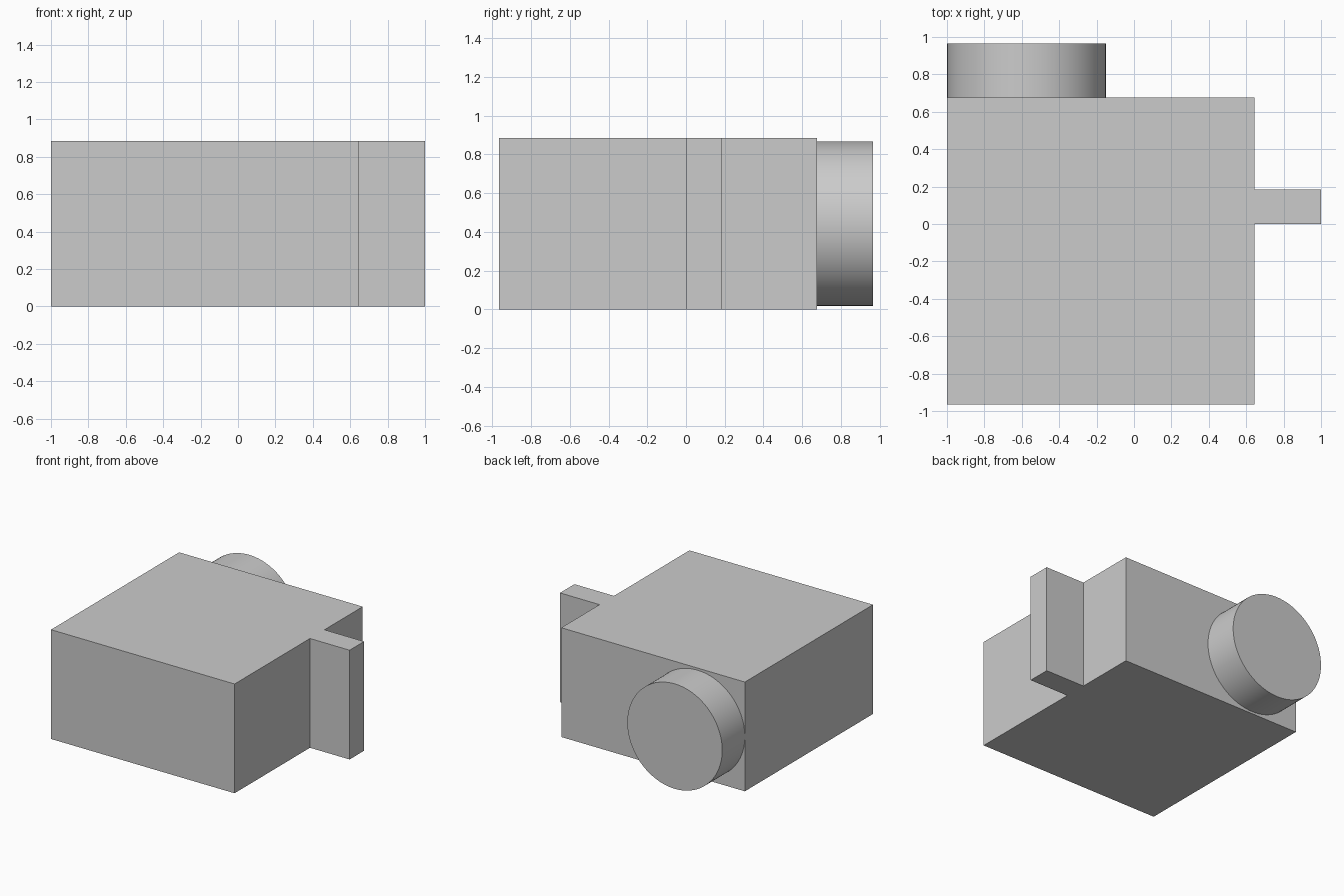
import bpy, bmesh, math
from mathutils import Matrix

cube = bpy.data.objects.get("Cube")
if cube:
    bpy.data.objects.remove(cube, do_unlink=True)

# Single neutral colour
grey = bpy.data.materials.new("light grey")
grey.use_nodes = True
colour = (0.6, 0.6, 0.6, 1)
grey.diffuse_color = colour
grey.node_tree.nodes["Principled BSDF"].inputs["Base Color"].default_value = colour


def add_part(name, bm):
    bmesh.ops.recalc_face_normals(bm, faces=bm.faces)
    mesh = bpy.data.meshes.new(name)
    bm.to_mesh(mesh)
    bm.free()
    mesh.materials.append(grey)
    part = bpy.data.objects.new(name, mesh)
    bpy.context.collection.objects.link(part)
    return part


# Block with side tab: one plan outline extruded to full height
height = 0.885
left, right, tab_end = -1.0, 0.645, 1.0
front, back = -0.965, 0.675
tab_front, tab_back = 0.0, 0.185
outline = [(left, front), (right, front), (right, tab_front), (tab_end, tab_front),
           (tab_end, tab_back), (right, tab_back), (right, back), (left, back)]
bm = bmesh.new()
base = bm.faces.new([bm.verts.new((x, y, 0)) for x, y in outline])
top = bmesh.ops.extrude_face_region(bm, geom=[base], use_keep_orig=True)
bmesh.ops.translate(bm, vec=(0, 0, height),
                    verts=[v for v in top["geom"] if isinstance(v, bmesh.types.BMVert)])
add_part("block_with_tab", bm)

# Round boss on the back face
radius, boss_end = 0.425, 0.965
bm = bmesh.new()
bmesh.ops.create_cone(
    bm, cap_ends=True, segments=96, radius1=radius, radius2=radius, depth=boss_end - back,
    matrix=Matrix.Translation((left + radius, (back + boss_end) / 2, height / 2))
    @ Matrix.Rotation(math.pi / 2, 4, "X"))
boss = add_part("round_boss", bm)
bpy.context.view_layer.objects.active = boss
boss.select_set(True)
bpy.ops.object.shade_smooth_by_angle(angle=math.radians(30))
